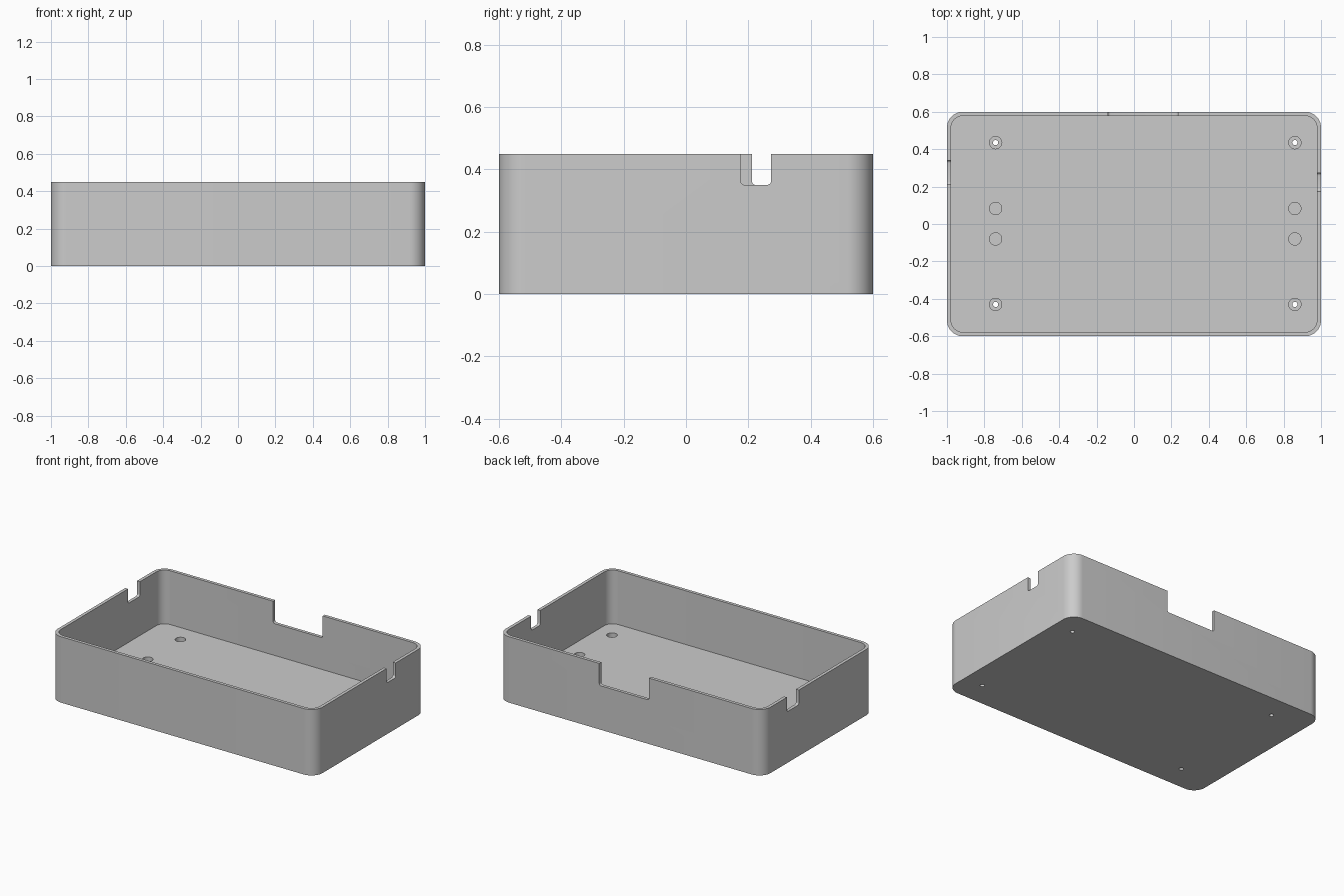
import bpy, bmesh, math
from mathutils import Matrix

default = bpy.data.objects.get("Cube")
if default:
    bpy.data.objects.remove(default, do_unlink=True)

LENGTH, WIDTH, HEIGHT = 2.0, 1.2, 0.45
WALL, FLOOR, CORNER = 0.022, 0.083, 0.085

grey = bpy.data.materials.new("plain grey")
grey.use_nodes = True
grey.diffuse_color = (0.6, 0.6, 0.6, 1)
grey.node_tree.nodes["Principled BSDF"].inputs["Base Color"].default_value = (0.6, 0.6, 0.6, 1)


def rounded_prism(name, w, d, h, r, matrix, steps=10):
    """Rounded rectangle centred on the origin, extruded up by h, then placed."""
    bm = bmesh.new()
    verts = []
    for i, (sx, sy) in enumerate([(1, 1), (-1, 1), (-1, -1), (1, -1)]):
        for k in range(steps + 1):
            a = math.pi / 2 * (i + k / steps)
            verts.append(bm.verts.new((sx * (w / 2 - r) + r * math.cos(a),
                                       sy * (d / 2 - r) + r * math.sin(a), 0)))
    face = bm.faces.new(verts)
    top = bmesh.ops.extrude_face_region(bm, geom=[face])["geom"]
    bmesh.ops.translate(bm, verts=[v for v in top if isinstance(v, bmesh.types.BMVert)],
                        vec=(0, 0, h))
    bmesh.ops.remove_doubles(bm, verts=bm.verts, dist=1e-5)
    bmesh.ops.recalc_face_normals(bm, faces=bm.faces)
    bmesh.ops.transform(bm, matrix=matrix, verts=bm.verts)
    return finish(name, bm)


def cylinder(name, x, y, r, z0, z1):
    bm = bmesh.new()
    bmesh.ops.create_cone(bm, cap_ends=True, segments=32, radius1=r, radius2=r, depth=z1 - z0,
                          matrix=Matrix.Translation((x, y, (z0 + z1) / 2)))
    return finish(name, bm)


def finish(name, bm):
    mesh = bpy.data.meshes.new(name)
    bm.to_mesh(mesh)
    bm.free()
    mesh.materials.append(grey)
    obj = bpy.data.objects.new(name, mesh)
    bpy.context.collection.objects.link(obj)
    return obj


def cut(target, cutter):
    """Subtract the cutter from the target and remove it."""
    bpy.context.view_layer.objects.active = target
    mod = target.modifiers.new("cut", 'BOOLEAN')
    mod.operation, mod.solver, mod.object = 'DIFFERENCE', 'EXACT', cutter
    bpy.ops.object.modifier_apply(modifier=mod.name)
    bpy.data.objects.remove(cutter, do_unlink=True)


# Outer shell and its cavity
tray = rounded_prism("enclosure_tray", LENGTH, WIDTH, HEIGHT, CORNER, Matrix())
cut(tray, rounded_prism("cavity", LENGTH - 2 * WALL, WIDTH - 2 * WALL, 1, CORNER - WALL,
                        Matrix.Translation((0, 0, FLOOR))))


# Rim notches with rounded lower corners: start, end, bottom height, turn, wall offset
def notch(name, start, end, bottom, turn, offset):
    tall = 0.4
    upright = Matrix.Rotation(math.pi / 2, 4, 'X')
    place = Matrix.Translation(((start + end) / 2, 0, bottom + tall / 2)) @ upright
    place = Matrix.Translation((0, offset + 0.1, 0)) @ place
    if turn:
        place = Matrix.Rotation(math.pi / 2, 4, 'Z') @ place
    cut(tray, rounded_prism(name, end - start, tall, 0.2, 0.014, place, 5))


notch("back_notch", -0.14, 0.235, 0.30, False, WIDTH / 2)
notch("left_notch", 0.175, 0.273, 0.35, True, -LENGTH / 2)
notch("right_notch", 0.211, 0.34, 0.35, True, LENGTH / 2)

# Floor pockets; the outer four carry through holes
for x in (-0.74, 0.86):
    for y in (-0.43, -0.08, 0.083, 0.435):
        cut(tray, cylinder("pocket", x, y, 0.033, 0.035, 0.2))
        if abs(y) > 0.2:
            cut(tray, cylinder("screw_hole", x, y, 0.014, -0.1, 0.2))

# Smooth curved corners, crisp edges
bpy.ops.object.select_all(action='DESELECT')
tray.select_set(True)
bpy.context.view_layer.objects.active = tray
bpy.ops.object.shade_smooth_by_angle(angle=math.radians(30))
